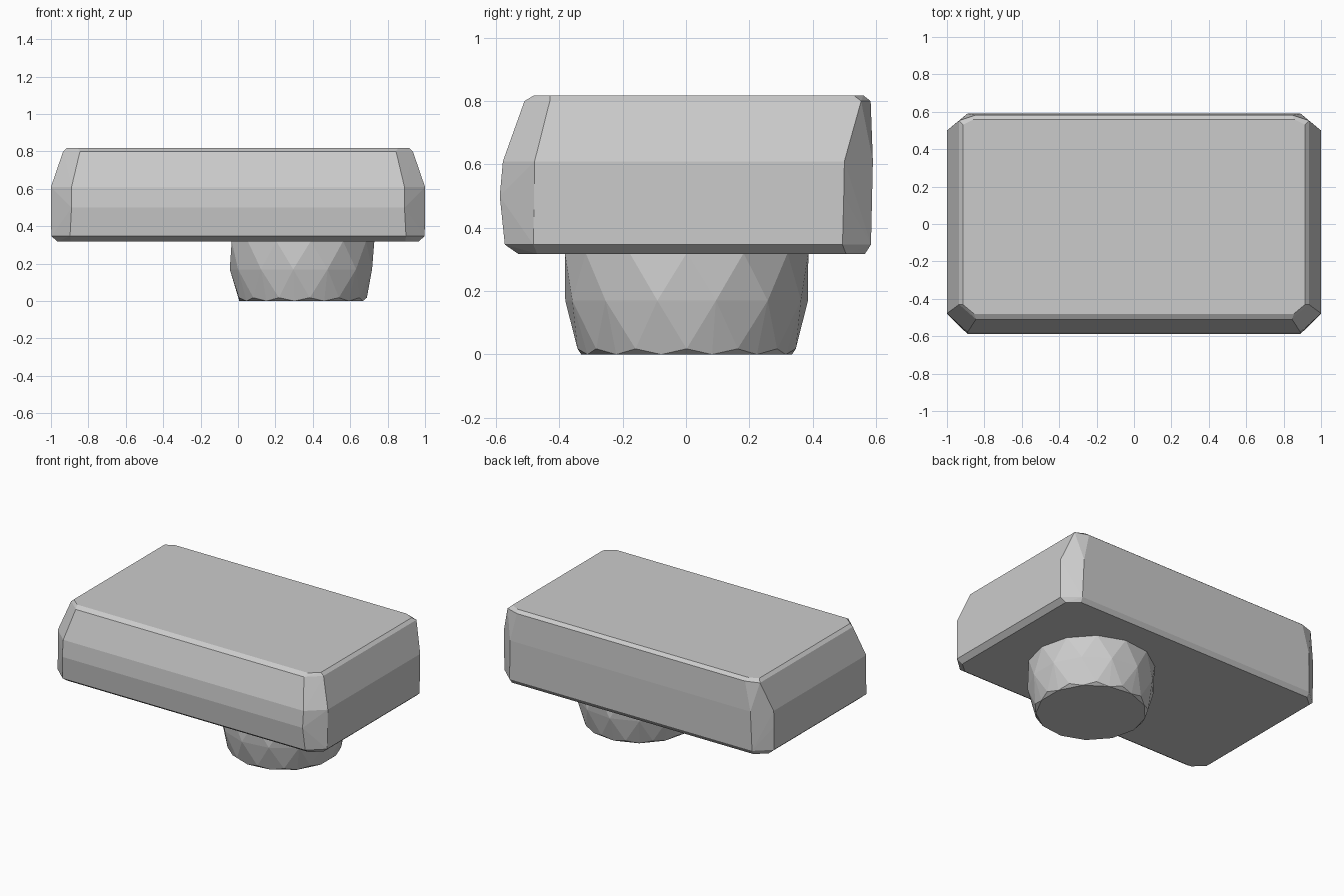
import bpy, bmesh
from math import cos, sin, pi

if "Cube" in bpy.data.objects:
    bpy.data.objects.remove(bpy.data.objects["Cube"])


def hull_object(name, points):
    """Flat-faced convex solid around a set of section points."""
    bm = bmesh.new()
    for p in points:
        bm.verts.new(p)
    res = bmesh.ops.convex_hull(bm, input=bm.verts[:])
    loose = [v for v in bm.verts if not v.link_faces]
    bmesh.ops.delete(bm, geom=loose, context='VERTS')
    bmesh.ops.dissolve_limit(bm, angle_limit=0.01, verts=bm.verts[:], edges=bm.edges[:])
    bmesh.ops.recalc_face_normals(bm, faces=bm.faces[:])
    me = bpy.data.meshes.new(name)
    bm.to_mesh(me)
    bm.free()
    ob = bpy.data.objects.new(name, me)
    bpy.context.collection.objects.link(ob)
    return ob


def cut_rect(z, hx, y0, y1, cx, cf, cb):
    """Rectangle section with cut corners: cx along x, cf / cb along y at front / back."""
    pts = []
    for s in (-1, 1):
        pts += [(s * hx, y0 + cf, z), (s * (hx - cx), y0, z),
                (s * hx, y1 - cb, z), (s * (hx - cx), y1, z)]
    return pts


def ring(z, r, n, shift):
    """Polygon section of the round foot."""
    return [(0.342 + r * cos(2 * pi * (i + shift) / n),
             0.002 + r * sin(2 * pi * (i + shift) / n), z) for i in range(n)]


# Slab: stacked sections, wider at the middle and tapered at the top
sections = [
    (0.318, 0.965, -0.53, 0.565, 0.07, 0.06, 0.06),
    (0.347, 0.998, -0.572, 0.584, 0.10, 0.09, 0.09),
    (0.50, 1.0, -0.588, 0.588, 0.11, 0.11, 0.09),
    (0.61, 1.0, -0.578, 0.590, 0.11, 0.10, 0.09),
    (0.80, 0.935, -0.51, 0.583, 0.09, 0.08, 0.03),
    (0.818, 0.915, -0.48, 0.56, 0.06, 0.05, 0.03),
]
hull_object("slab", [p for s in sections for p in cut_rect(*s)])

# Foot: faceted tapered drum with staggered rings
N = 13
hull_object("round_foot",
            ring(0.32, 0.387, N, 0) + ring(0.17, 0.386, N, 0.5)
            + ring(0.018, 0.347, N, 0) + ring(0.0, 0.335, N, 0.5))
